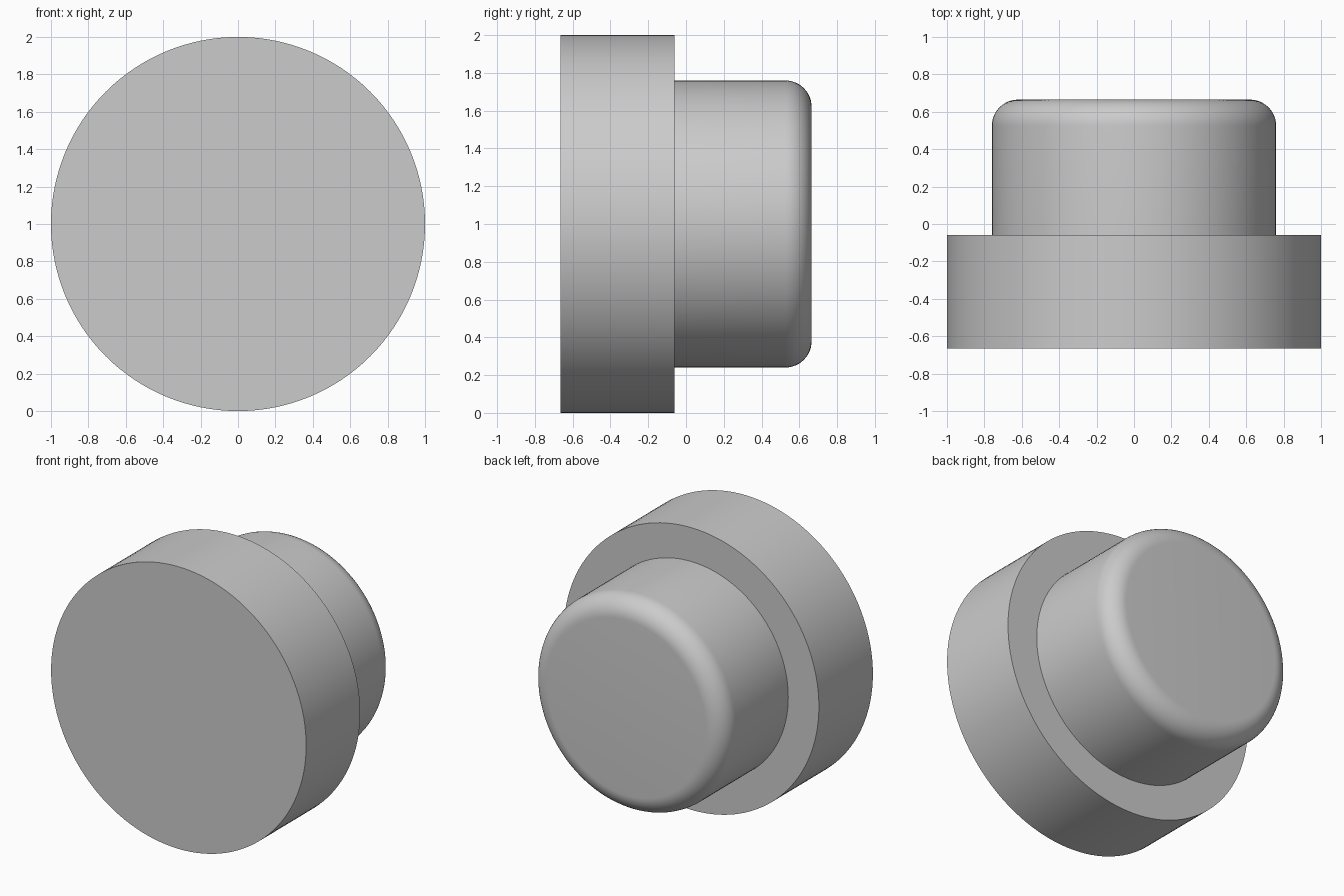
import bpy
import bmesh
from math import sin, cos, pi, radians
from mathutils import Vector, Matrix

cube = bpy.data.objects.get("Cube")
if cube:
    bpy.data.objects.remove(cube)

FLANGE_R, KNOB_R, FILLET = 1.0, 0.76, 0.14
FRONT, STEP, BACK = -0.665, -0.06, 0.665
SEGMENTS, ARC_STEPS = 128, 12

# Plain grey material
grey = bpy.data.materials.new("plain_grey")
grey.use_nodes = True
colour = (0.6, 0.6, 0.6, 1)
grey.diffuse_color = colour
grey.node_tree.nodes["Principled BSDF"].inputs["Base Color"].default_value = colour

# Half profile as (radius, y): flange, step, then knob with rounded rim
profile = [(0, FRONT), (FLANGE_R, FRONT), (FLANGE_R, STEP), (KNOB_R, STEP)]
for i in range(ARC_STEPS + 1):
    a = pi / 2 * i / ARC_STEPS
    profile.append((KNOB_R - FILLET + FILLET * cos(a), BACK - FILLET + FILLET * sin(a)))
profile.append((0, BACK))

# Spin the profile about the y axis into one closed solid
bm = bmesh.new()
verts = [bm.verts.new((r, y, 0)) for r, y in profile]
edges = [bm.edges.new(pair) for pair in zip(verts, verts[1:])]
bmesh.ops.spin(bm, geom=verts + edges, cent=(0, 0, 0), axis=(0, 1, 0),
               angle=2 * pi, steps=SEGMENTS, use_merge=True)
bmesh.ops.remove_doubles(bm, verts=bm.verts[:], dist=0.0001)
# Merge the flat end fans into single faces
hubs = [v for v in bm.verts if Vector((v.co.x, v.co.z)).length < 0.001]
bmesh.ops.dissolve_verts(bm, verts=hubs)
bmesh.ops.recalc_face_normals(bm, faces=bm.faces[:])
bm.transform(Matrix.Translation((0, 0, FLANGE_R)))

mesh = bpy.data.meshes.new("flanged_knob")
bm.to_mesh(mesh)
bm.free()
mesh.materials.append(grey)
knob = bpy.data.objects.new("flanged_knob", mesh)
bpy.context.collection.objects.link(knob)

# Smooth walls with sharp rims
bpy.ops.object.select_all(action='DESELECT')
knob.select_set(True)
bpy.context.view_layer.objects.active = knob
bpy.ops.object.shade_smooth_by_angle(angle=radians(30))
